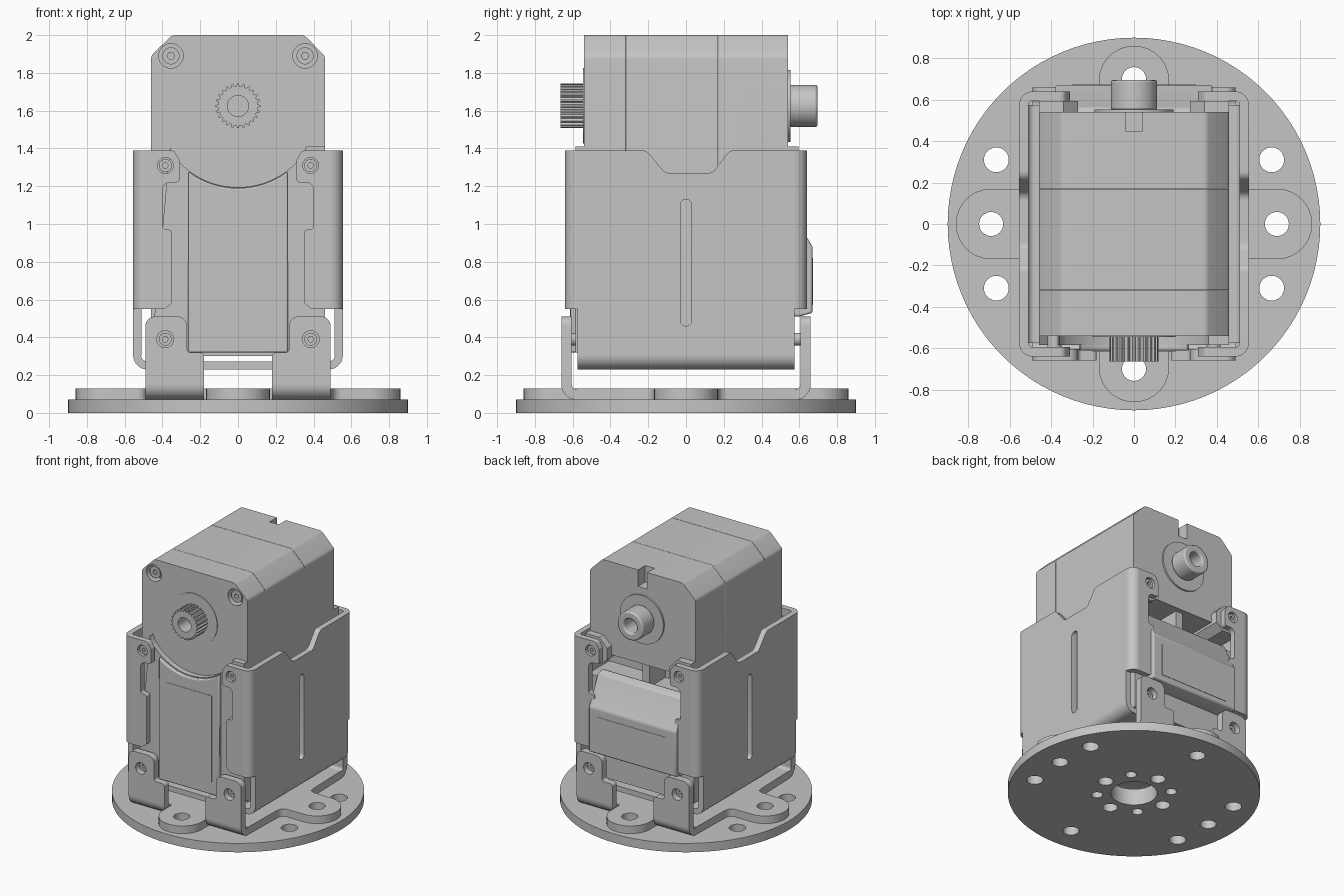
import bpy, bmesh, math
from mathutils import Vector

cube = bpy.data.objects.get("Cube")
if cube:
    bpy.data.objects.remove(cube, do_unlink=True)

grey = bpy.data.materials.new("light grey")
grey.use_nodes = True
grey.diffuse_color = (.56, .56, .56, 1)
grey.node_tree.nodes["Principled BSDF"].inputs["Base Color"].default_value = grey.diffuse_color


def circle(x, y, r, n=32):
    return [(x + r * math.cos(math.tau * i / n), y + r * math.sin(math.tau * i / n)) for i in range(n)]


def arc(cx, cy, r, start, end, n=10):
    angles = [math.radians(start + (end - start) * i / n) for i in range(n + 1)]
    return [(cx + r * math.cos(a), cy + r * math.sin(a)) for a in angles]


def bend(cx, cy, outer, inner, start):
    """Quarter ring used for folded sheet metal."""
    return arc(cx, cy, outer, start, start + 90) + arc(cx, cy, inner, start + 90, start)


def rect(x0, x1, y0, y1):
    return [(x0, y0), (x1, y0), (x1, y1), (x0, y1)]


def rounded(points, n=8):
    """Polygon whose corners (x, y, radius) are filleted."""
    out = []
    for i, (x, y, r) in enumerate(points):
        p = Vector((x, y))
        if not r:
            out.append((x, y))
            continue
        a = (Vector(points[i - 1][:2]) - p).normalized()
        b = (Vector(points[(i + 1) % len(points)][:2]) - p).normalized()
        half = a.angle(b) / 2
        c = p + (a + b).normalized() * r / math.sin(half)
        u, v = p + a * (r / math.tan(half)) - c, p + b * (r / math.tan(half)) - c
        sweep = math.pi - 2 * half
        for k in range(n + 1):
            t = k / n
            w = (u * math.sin((1 - t) * sweep) + v * math.sin(t * sweep)) / math.sin(sweep)
            out.append(tuple(c + w))
    return out


def mirror(loop, sign):
    return [(sign * p[0],) + tuple(p[1:]) for p in loop]


def plate(name, axis, lo, hi, *loops, bevel=0):
    """Extrude an outline (with hole loops) along an axis from lo to hi."""
    lo, hi = min(lo, hi), max(lo, hi)
    place = {"x": lambda u, v: (lo, u, v), "y": lambda u, v: (u, lo, v), "z": lambda u, v: (u, v, lo)}[axis]
    normal = Vector([float(axis == k) for k in "xyz"])
    bm = bmesh.new()
    edges = []
    for loop in loops:
        vs = [bm.verts.new(place(*p)) for p in loop]
        edges += [bm.edges.new((vs[i - 1], vs[i])) for i in range(len(vs))]
    bmesh.ops.triangle_fill(bm, edges=edges, use_beauty=True, normal=normal)
    ext = bmesh.ops.extrude_face_region(bm, geom=bm.faces[:])["geom"]
    bmesh.ops.translate(bm, vec=normal * (hi - lo), verts=[g for g in ext if isinstance(g, bmesh.types.BMVert)])
    bmesh.ops.recalc_face_normals(bm, faces=bm.faces[:])
    me = bpy.data.meshes.new(name)
    bm.to_mesh(me)
    bm.free()
    me.materials.append(grey)
    ob = bpy.data.objects.new(name, me)
    bpy.context.collection.objects.link(ob)
    bpy.ops.object.select_all(action="DESELECT")
    ob.select_set(True)
    bpy.context.view_layer.objects.active = ob
    bpy.ops.object.shade_smooth_by_angle(angle=math.radians(30))
    if bevel:
        mod = ob.modifiers.new("edge", "BEVEL")
        mod.width, mod.segments, mod.limit_method = bevel, 2, "ANGLE"
    return ob


# Base disc with its bolt pattern
centre_hole = circle(0, 0, .165, 48)
mounts = [circle(x, y, .058) for x, y in ((.69, 0), (-.69, 0), (0, .7), (0, -.7))]
hub = []
for i in range(8):
    a = math.tau * i / 8
    hub.append(circle(.265 * math.cos(a), .265 * math.sin(a), .04 if i % 2 else .054, 20))
outer = [circle(sx * .665, sy * .31, .06) for sx in (-1, 1) for sy in (-1, 1)]
plate("base_disc", "z", 0, .07, circle(0, 0, .9, 96), centre_hole, *mounts, *hub, *outer)

# Lower bracket: lobed plate with four upright tabs
quarter = [(.86, .17, .168), (.5, .17, .05), (.49, .58, 0), (.17, .58, 0), (.17, .86, .168)]
cross = []
for sx, sy in ((1, 1), (-1, 1), (-1, -1), (1, -1)):
    part = [(sx * x, sy * y, r) for x, y, r in quarter]
    cross += part if sx == sy else part[::-1]
plate("lower_bracket_plate", "z", .07, .13, rounded(cross), centre_hole, *mounts, *hub)

tab = [(.18, .15, 0), (.49, .15, 0), (.49, .51, .05), (.27, .51, .05), (.27, .32, .02), (.18, .32, .02)]
fold = bend(.58, .15, .08, .025, -90)
for side, depth in (("front", -1), ("back", 1)):
    for hand, sx in (("right", -1), ("left", 1)):
        name = f"{side}_{hand}"
        plate(name + "_lower_tab", "y", depth * .605, depth * .66,
              rounded(mirror(tab, sx)), circle(sx * .385, .39, .045))
        plate(name + "_lower_tab_bend", "x", sx * .18, sx * .49, mirror(fold, depth))

# Upper bracket: channel around the case, with folded flanges
WALL_IN, WALL_OUT = .51, .555
CHANNEL = .575
plate("channel_floor", "z", .23, .272, rect(-.48, .48, -CHANNEL, CHANNEL))
wall = rounded([(-CHANNEL, .305, 0), (CHANNEL, .305, 0), (CHANNEL, 1.39, 0), (.23, 1.39, .05),
                (.14, 1.27, .05), (-.11, 1.27, .05), (-.21, 1.39, .05), (-CHANNEL, 1.39, 0)])
slot = arc(0, 1.1, .03, 0, 180) + arc(0, .49, .03, 180, 360)
flange = [(.49, .55, 0), (.49, 1.39, 0), (.34, 1.39, .03), (.31, 1.34, .02), (.31, 1.22, .02),
          (.40, 1.22, .04), (.40, .97, .02), (.35, .97, .02), (.35, .58, .02), (.39, .55, .02)]
for hand, sx in (("right", -1), ("left", 1)):
    plate(hand + "_wall", "x", sx * WALL_IN, sx * WALL_OUT, wall, slot)
    plate(hand + "_channel_bend", "y", -CHANNEL, CHANNEL, mirror(bend(.48, .305, .075, .033, -90), sx))
    for side, depth in (("front", -1), ("back", 1)):
        corner = [(sx * x, depth * y) for x, y in bend(.49, CHANNEL, .065, .02, 0)]
        plate(f"{side}_{hand}_corner", "z", .55, 1.39, corner)
        plate(f"{side}_{hand}_flange", "y", depth * .595, depth * .64,
              rounded(mirror(flange, sx)), circle(sx * .385, 1.31, .042))
        # Screws and the case lugs they sit in
        for level, z in (("upper", 1.31), ("lower", .39)):
            plate(f"{side}_{hand}_{level}_screw", "y", depth * .5, depth * .625,
                  circle(sx * .385, z, .034), circle(sx * .385, z, .016, 6))
        lug = [(.27, 1.25), (.33, 1.2), (.46, 1.2), (.46, 1.41), (.34, 1.41), (.27, 1.34)]
        if side == "back":
            plate(f"back_{hand}_lug", "y", .3, .595, mirror(lug, sx))

# Motor case, in sections along its depth
W, TOP, CHAMFER = .46, 2.0, .11


def case_outline(bottom, notch=False):
    top = [(.04, TOP, 0), (.04, 1.87, 0), (-.04, 1.87, 0), (-.04, TOP, 0)] if notch else []
    return rounded([(-W, bottom, 0), (W, bottom, 0), (W, TOP - CHAMFER, .04), (W - CHAMFER, TOP, .04),
                    *top, (CHAMFER - W, TOP, .04), (-W, TOP - CHAMFER, .04)], 4)


bores = [circle(sx * .355, 1.89, .065) for sx in (-1, 1)]
plate("front_case_face", "y", -.54, -.47, case_outline(.3), *bores)
plate("front_case", "y", -.47, -.321, case_outline(.3))
plate("middle_case", "y", -.319, .169, case_outline(.3), bevel=.004)
plate("rear_case", "y", .171, .3, case_outline(.3))
plate("rear_case_upper", "y", .3, .45, case_outline(1.27))
plate("rear_case_face", "y", .45, .54, case_outline(1.27, True))
plate("rear_case_lower", "y", .3, .56, rect(-W, W, .3, 1.08))
for hand, sx in (("right", -1), ("left", 1)):
    plate(hand + "_case_screw", "y", -.47, -.525, circle(sx * .355, 1.89, .045), circle(sx * .355, 1.89, .02, 6))

# Stepped front with a scooped top edge
AXLE = 1.625
scoop = arc(0, AXLE, .43, -36, -144, 28)
plate("front_step", "y", -.585, -.54, [(-W, .32), (W, .32), (W, 1.41), (.36, 1.41)] + scoop + [(-.36, 1.41)])
plate("front_panel", "y", -.612, -.58,
      [(-.265, .32), (.265, .32)] + arc(0, AXLE, .435, -53, -127, 20), bevel=.008)
plate("front_panel_inset", "y", -.615, -.61, rect(-.2, .2, .42, 1.1))

# Connector cover on the back
cover = [(.5, 1.12), (.56, 1.1), (.64, .93), (.67, .88), (.67, .53), (.6, .51), (.5, .51)]
plate("connector_cover", "x", -.38, .38, cover, bevel=.01)
plate("cover_inset", "y", .665, .673, rect(-.3, .3, .57, .82))
plate("connector_divider", "x", -.03, .03, rect(.3, .5, 1.08, 1.27))

# Output shaft with splines, and the plain idler behind
TEETH = 24
spline = []
for i in range(TEETH):
    for k, r in ((-.3, .104), (-.15, .118), (.15, .118), (.3, .104)):
        a = math.tau * (i + k) / TEETH
        spline.append((r * math.cos(a), AXLE + r * math.sin(a)))
bore = circle(0, AXLE, .056)
plate("front_shaft_ring", "y", -.545, -.54, circle(0, AXLE, .2, 64))
plate("splined_shaft", "y", -.665, -.54, spline, bore)
plate("back_shaft_ring", "y", .54, .553, circle(0, AXLE, .19, 64))
plate("idler_shaft", "y", .55, .695, circle(0, AXLE, .112, 48), bore, bevel=.01)
